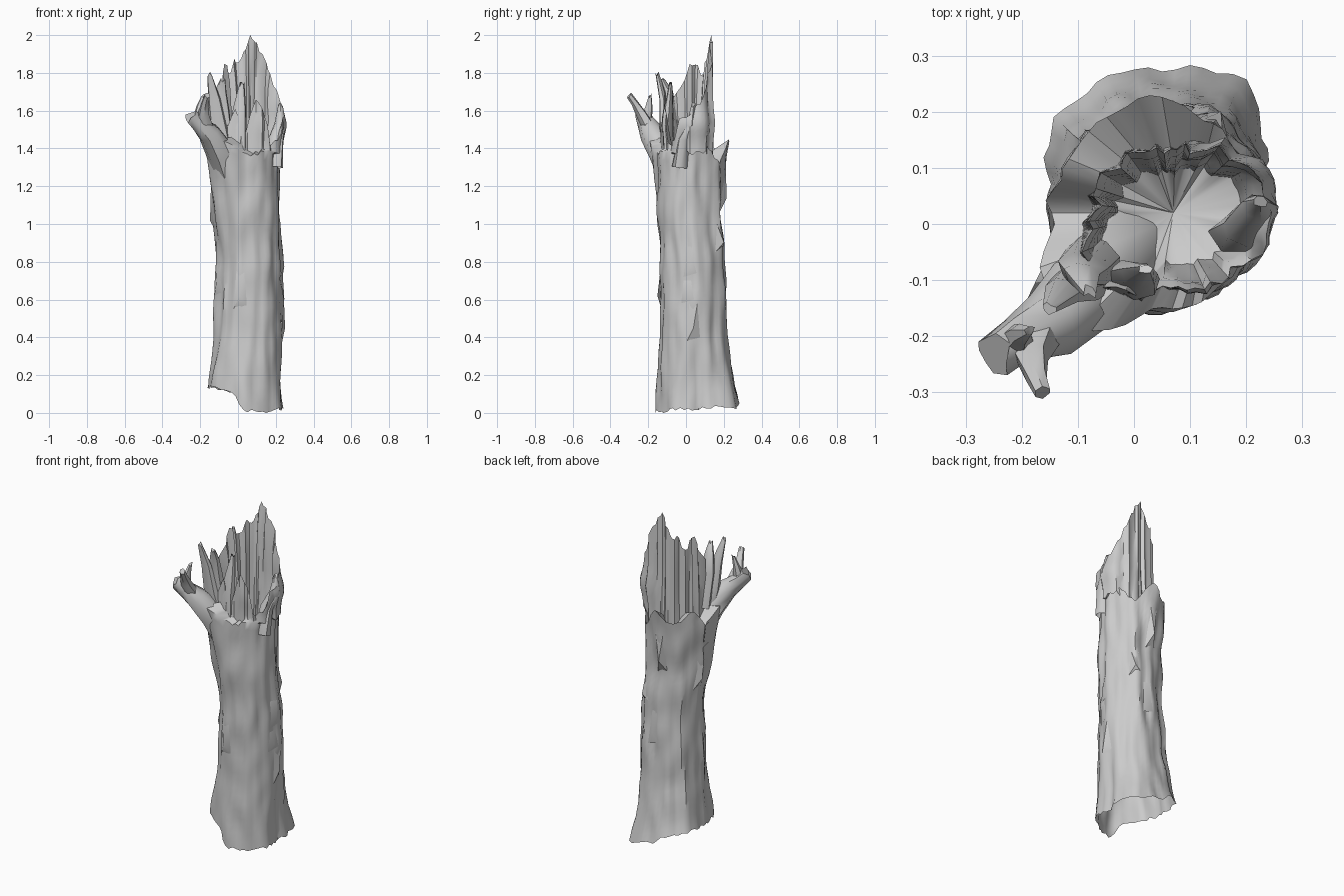
import bpy, bmesh, math, random
from mathutils import Vector, noise

if "Cube" in bpy.data.objects:
    bpy.data.objects.remove(bpy.data.objects["Cube"])

random.seed(4)
N = 60          # segments round the trunk
TAU = math.tau


def ring(table, a):
    """Smoothly interpolate a table of values spread evenly round the circle."""
    f = (a / TAU % 1) * len(table)
    i, t = int(f) % len(table), f % 1
    t = t * t * (3 - 2 * t)
    return table[i] * (1 - t) + table[(i + 1) % len(table)] * t


def finish(name, bm, angle=42):
    bmesh.ops.recalc_face_normals(bm, faces=bm.faces)
    me = bpy.data.meshes.new(name)
    bm.to_mesh(me)
    bm.free()
    ob = bpy.data.objects.new(name, me)
    bpy.context.collection.objects.link(ob)
    bpy.context.view_layer.objects.active = ob
    bpy.ops.object.select_all(action='DESELECT')
    ob.select_set(True)
    bpy.ops.object.shade_smooth_by_angle(angle=math.radians(angle))
    return ob


# Bark cross-sections: height, centre, radius every 30 degrees from +x
SECTIONS = [
    (0.00, .05, .05, [.17, .22, .26, .245, .27, .27, .22, .23, .22, .21, .20, .21]),
    (0.16, .05, .05, [.17, .19, .21, .205, .22, .22, .20, .21, .21, .20, .19, .19]),
    (0.40, .055, .04, [.18, .18, .18, .18, .18, .19, .18, .18, .18, .18, .18, .18]),
    (0.80, .06, .035, [.175, .17, .17, .165, .165, .17, .17, .17, .17, .165, .17, .17]),
    (1.05, .05, .02, [.165, .16, .17, .155, .17, .18, .18, .19, .18, .17, .17, .17]),
    (1.40, .05, .02, [.17, .17, .18, .20, .20, .20, .20, .24, .24, .17, .165, .165]),
]
# Outlines of the edges, also running round from +x
BOTTOM = [.02, .03, .02, .06, .12, .14, .13, .14, .12, .01, 0, .02]
BARK_TOP = [1.38, 1.41, 1.33, 1.44, 1.37, 1.43, 1.34, 1.42, 1.44, 1.36, 1.38, 1.36]
CORE_R = [.165, .16, .135, .115, .125, .14, .14, .17, .165, .14, .145, .16]
CORE_TOP = [1.58, 1.63, 1.70, 1.80, 1.89, 1.96, 2.0, 1.92, 1.86, 1.87, 1.78, 1.84,
            1.85, 1.74, 1.68, 1.50, 1.62, 1.46, 1.58, 1.66, 1.58, 1.42, 1.45, 1.57]


def bark_point(a, z):
    k = 0
    while k < len(SECTIONS) - 2 and z > SECTIONS[k + 1][0]:
        k += 1
    s0, s1 = SECTIONS[k], SECTIONS[k + 1]
    t = (z - s0[0]) / (s1[0] - s0[0])
    cx, cy = (s0[i] * (1 - t) + s1[i] * t for i in (1, 2))
    r = ring(s0[3], a) * (1 - t) + ring(s1[3], a) * t
    d = Vector((math.cos(a), math.sin(a), 0))
    r += .016 * noise.noise(Vector((d.x * 4, d.y * 4, z * 1.6)))      # long ridges
    r += .014 * noise.noise(Vector((d.x * 3 + 9, d.y * 3, z * 6)))    # knots
    return Vector((cx, cy, z)) + d * r


def core_point(a, z, top, inset=0):
    d = Vector((math.cos(a), math.sin(a), 0))
    r = ring(CORE_R, a) - inset
    r += .024 * noise.noise(Vector((d.x * 6, d.y * 6, z * 1.2 + 5)))  # splintered grain
    side = max(0, math.cos(a)) * math.exp(-((z - 1.53) / .07) ** 2)
    return Vector((.065, .02, z)) + d * (r + .025 * side)


# Trunk: bark wall, broken ledge, splintered core and hollow throat in one skin
bm = bmesh.new()
columns = []
for i in range(N):
    a = TAU * i / N
    zb = max(0, ring(BOTTOM, a) + random.uniform(-.008, .008))
    ze = ring(BARK_TOP, a) + random.uniform(-.012, .012)
    zt = min(2, ring(CORE_TOP, a) + random.uniform(-.012, .012))
    if i == 15:
        zt = 2.0
    col = [bark_point(a, zb + (ze - zb) * j / 30) for j in range(31)]
    start = ze - .06 * max(0, math.sin(a)) + .012 * max(0, -math.sin(a))
    zt = max(zt, start + .03)
    col += [core_point(a, start + (zt - start) * j / 9, zt, .004 * j / 9) for j in range(10)]
    col += [core_point(a, zt + (1.3 - zt) * j / 6, zt, .012 + .035 * j / 6) for j in range(1, 7)]
    columns.append([bm.verts.new(p) for p in col])
for i in range(N):
    c0, c1 = columns[i], columns[(i + 1) % N]
    for j in range(len(c0) - 1):
        bm.faces.new((c0[j], c1[j], c1[j + 1], c0[j + 1]))
floor = bm.verts.new((.07, .02, 1.25))
for i in range(N):
    bm.faces.new((columns[i][-1], columns[(i + 1) % N][-1], floor))
finish("trunk", bm)


def limb(name, path, radii, sides=8, flat=1.0):
    """Rough tapered tube along a path, for snapped branches and splinters."""
    bm = bmesh.new()
    pts = [Vector(p) for p in path]
    rings = []
    for k, p in enumerate(pts):
        d = (pts[min(k + 1, len(pts) - 1)] - pts[max(k - 1, 0)]).normalized()
        u = d.cross(Vector((.3, 1, .1))).normalized()
        v = d.cross(u)
        last = k == len(pts) - 1
        row = []
        for i in range(sides):
            a = TAU * i / sides
            r = radii[k] * random.uniform(.86, 1.14)
            q = p + u * math.cos(a) * r + v * math.sin(a) * r * flat
            if last:
                q += d * random.uniform(-.015, .015)
            row.append(bm.verts.new(q))
        rings.append(row)
    for r0, r1 in zip(rings, rings[1:]):
        for i in range(sides):
            n = (i + 1) % sides
            bm.faces.new((r0[i], r0[n], r1[n], r1[i]))
    bm.faces.new(rings[-1])
    return finish(name, bm, 50)


# Snapped branch at the front left with its twig
limb("broken_branch", [(-.03, -.04, 1.22), (-.09, -.11, 1.38), (-.15, -.18, 1.48),
                       (-.21, -.21, 1.535), (-.25, -.235, 1.575)],
     [.09, .08, .062, .045, .038])
limb("twig", [(-.17, -.19, 1.5), (-.185, -.235, 1.58), (-.175, -.27, 1.64), (-.165, -.295, 1.675)],
     [.042, .03, .02, .016], 6)
limb("branch_tip", [(-.21, -.21, 1.54), (-.20, -.195, 1.62), (-.185, -.19, 1.68)], [.035, .02, .008], 6)

# Upright splinters standing round the broken rim
SPLINTERS = [
    [(-.06, -.08, 1.3), (-.10, -.11, 1.5), (-.125, -.12, 1.66), (-.15, -.15, 1.79)],
    [(-.07, -.06, 1.4), (-.09, -.08, 1.6), (-.09, -.09, 1.70), (-.08, -.12, 1.76)],
    [(.0, -.10, 1.3), (.0, -.10, 1.5), (.01, -.09, 1.62), (.02, -.08, 1.74)],
    [(.19, -.03, 1.3), (.20, -.01, 1.45), (.225, .03, 1.53), (.225, .04, 1.63)],
]
for k, path in enumerate(SPLINTERS):
    limb(f"splinter_{k + 1}", path, [.055, .045, .032, .013], 7, .7)


# Peeling bark flakes: small wedges lifting off the bark
def flake(name, deg, z, height, lift):
    a, w = math.radians(deg), .2
    bm = bmesh.new()
    base = [bark_point(a - w, z), bark_point(a + w, z + .02),
            bark_point(a + w * .6, z + height), bark_point(a - w * .6, z + height)]
    c = bark_point(a, z + height * .35)
    tip = c + Vector((math.cos(a), math.sin(a), 0)) * lift
    vs = [bm.verts.new(p) for p in base]
    t = bm.verts.new(tip)
    for i in range(4):
        bm.faces.new((vs[i], vs[(i + 1) % 4], t))
    finish(name, bm)


FLAKES = [(0, .38, .2, .02), (-5, .72, .16, .018), (350, .58, .12, .015), (185, 1.2, .14, .02),
          (200, .62, .18, .012), (255, .55, .2, .02), (85, .62, .2, .02), (95, 1.05, .25, .025),
          (170, .95, .2, .015), (60, .85, .15, .015)]
for k, f in enumerate(FLAKES):
    flake(f"bark_flake_{k + 1}", *f)
